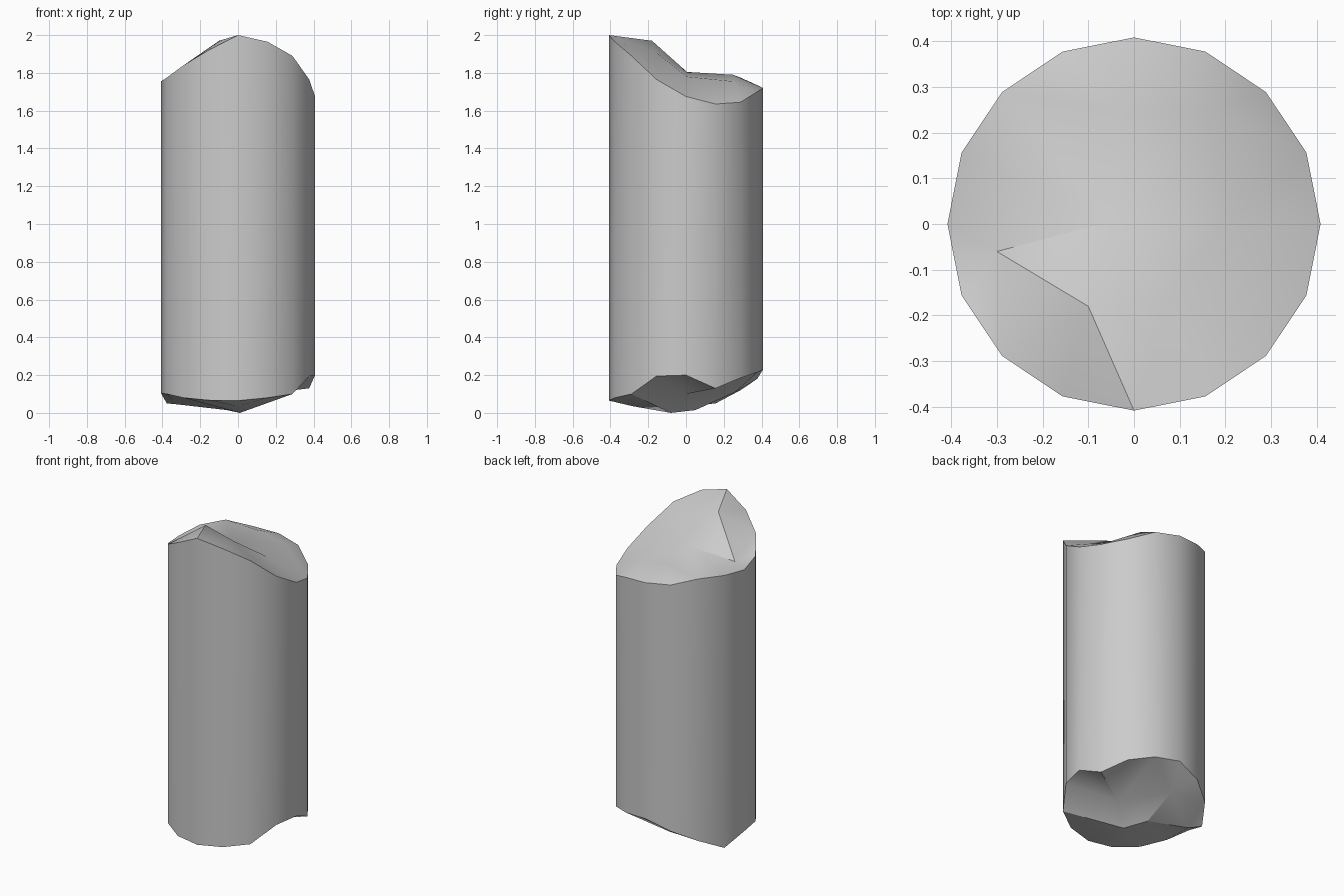
import bpy
import bmesh
import math
from mathutils import Vector
from mathutils.geometry import delaunay_2d_cdt

cube = bpy.data.objects.get("Cube")
if cube:
    bpy.data.objects.remove(cube, do_unlink=True)

RADIUS = 0.408
SIDES = 16

# Rim heights, counter-clockwise from +x
top_rim = [1.675, 1.635, 1.645, 1.70, 1.72, 1.735, 1.775, 1.77,
           1.755, 1.775, 1.84, 1.92, 2.0, 1.965, 1.89, 1.765]
base_rim = [0.20, 0.13, 0.185, 0.215, 0.23, 0.18, 0.12, 0.05,
            0.105, 0.10, 0.08, 0.067, 0.065, 0.08, 0.10, 0.195]

# Chipped points inside each broken end
top_chips = [(-0.1, -0.18, 1.97), (-0.3, -0.06, 1.755), (-0.05, 0.005, 1.805),
             (0.2, 0.005, 1.78), (0.08, -0.16, 1.91),
             (0.16, 0.25, 1.755), (-0.04, 0.25, 1.79)]
base_chips = [(0.01, -0.08, 0.0), (-0.06, 0.05, 0.015), (0.0, -0.28, 0.035),
              (-0.32, 0.10, 0.045), (-0.06, 0.26, 0.11), (0.12, 0.0, 0.1)]

# Ridges between chips; negative numbers count rim corners
top_ridges = [(0, 1), (1, 2), (2, 3), (3, 4), (4, 0), (0, -12), (3, 5),
              (4, -14), (2, 6), (6, -4), (6, -6), (5, -3)]
base_ridges = [(0, 1), (0, 2), (1, 3), (1, 4), (0, 5), (5, -1)]


def rim(bm, heights):
    """Ring of corner vertices."""
    ring = []
    for i, z in enumerate(heights):
        a = math.tau * i / SIDES
        ring.append(bm.verts.new((RADIUS * math.cos(a), RADIUS * math.sin(a), z)))
    return ring


def broken_end(bm, ring, chips, ridges, up):
    """Fill a rim with a jagged triangulated surface."""
    verts = ring + [bm.verts.new(p) for p in chips]
    edges = [(i, (i + 1) % SIDES) for i in range(SIDES)]
    edges += [(SIDES + a, -b if b < 0 else SIDES + b) for a, b in ridges]
    flat = [Vector(v.co.xy) for v in verts]
    faces = delaunay_2d_cdt(flat, edges, [], 0, 1e-5, True)
    origin = [ids[0] for ids in faces[3]]
    for tri in faces[2]:
        corners = [verts[origin[i]] for i in tri]
        bm.faces.new(corners if up else corners[::-1])


# Column shaft with both broken ends
bm = bmesh.new()
low, high = rim(bm, base_rim), rim(bm, top_rim)
for i in range(SIDES):
    j = (i + 1) % SIDES
    bm.faces.new((low[i], low[j], high[j], high[i]))
broken_end(bm, high, top_chips, top_ridges, True)
broken_end(bm, low, base_chips, base_ridges, False)
bmesh.ops.recalc_face_normals(bm, faces=bm.faces[:])

mesh = bpy.data.meshes.new("broken_column_piece")
bm.to_mesh(mesh)
bm.free()
column = bpy.data.objects.new("broken_column_piece", mesh)
bpy.context.collection.objects.link(column)

# Plain grey stone
stone = bpy.data.materials.new("grey_stone")
stone.use_nodes = True
colour = (0.6, 0.6, 0.6, 1.0)
stone.diffuse_color = colour
stone.node_tree.nodes["Principled BSDF"].inputs["Base Color"].default_value = colour
mesh.materials.append(stone)

bpy.ops.object.select_all(action="DESELECT")
column.select_set(True)
bpy.context.view_layer.objects.active = column
bpy.ops.object.shade_smooth_by_angle(angle=math.radians(30))
